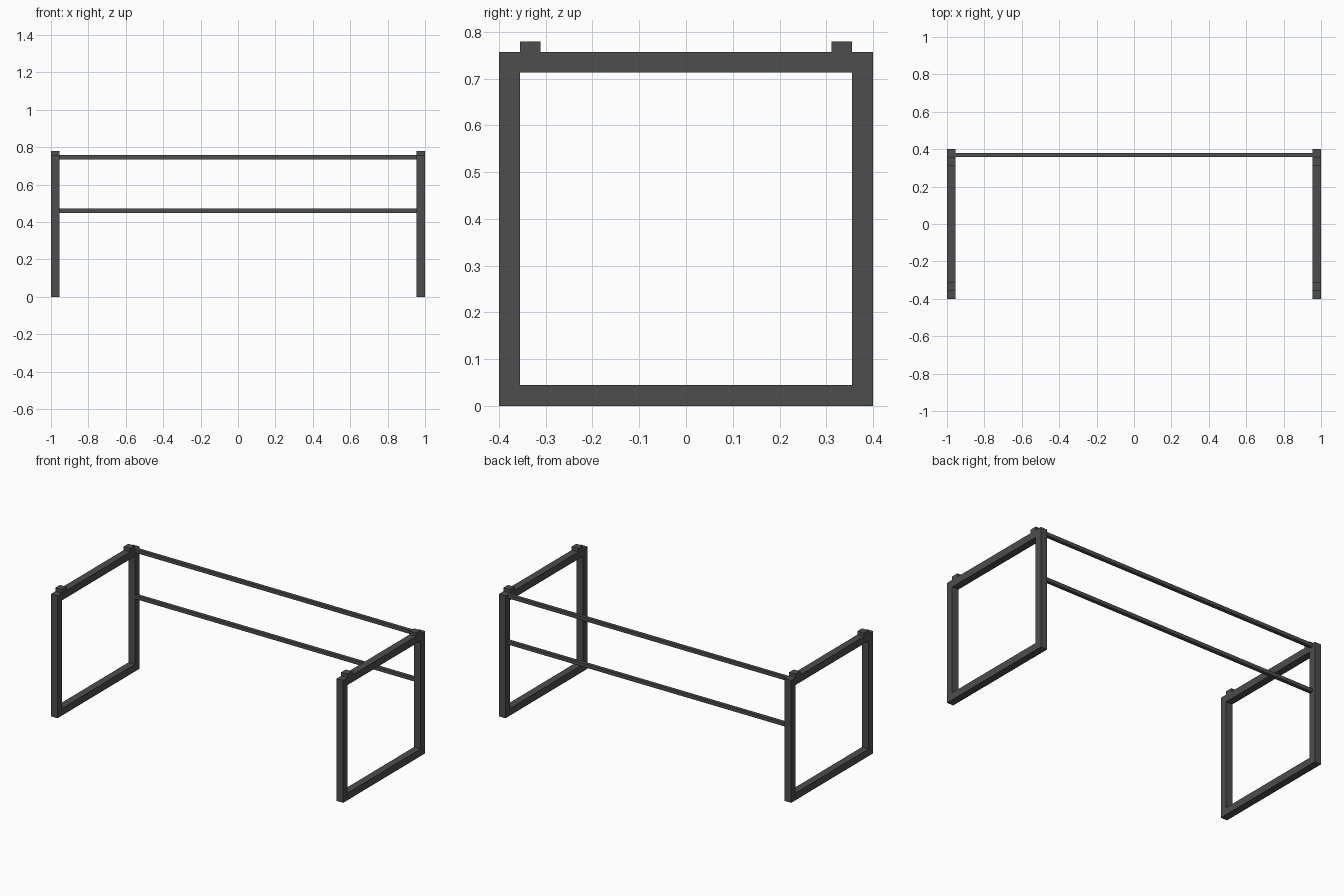
import bpy
import bmesh

cube = bpy.data.objects.get("Cube")
if cube:
    bpy.data.objects.remove(cube, do_unlink=True)

# Dark powder-coated steel
steel = bpy.data.materials.new("dark grey steel")
steel.use_nodes = True
GREY = (0.075, 0.075, 0.075, 1.0)
steel.diffuse_color = GREY
steel.node_tree.nodes["Principled BSDF"].inputs["Base Color"].default_value = GREY

W, D, H = 1.0, 0.4, 0.757      # half width, half depth, frame height
T = 0.0445                     # square tube thickness
PAD = 0.022                    # pad height
ROD = 0.022                    # rail thickness


def box(name, lo, hi):
    """Axis-aligned bar between two corners."""
    bm = bmesh.new()
    bmesh.ops.create_cube(bm, size=1)
    for v in bm.verts:
        v.co = [lo[i] if v.co[i] < 0 else hi[i] for i in range(3)]
    mesh = bpy.data.meshes.new(name)
    bm.to_mesh(mesh)
    bm.free()
    mesh.materials.append(steel)
    obj = bpy.data.objects.new(name, mesh)
    bpy.context.collection.objects.link(obj)
    return obj


# Two rectangular end frames with tabletop pads
for side, x0 in (("left", W - T), ("right", -W)):
    x1 = x0 + T
    for end, y0, pad_y in (("front", -D, -D + T), ("back", D - T, D - 2 * T)):
        box(f"{side}_{end}_leg", (x0, y0, 0), (x1, y0 + T, H))
        box(f"{side}_{end}_pad", (x0, pad_y, H), (x1, pad_y + T, H + PAD))
    for level, z0 in (("bottom", 0), ("top", H - T)):
        box(f"{side}_{level}_bar", (x0, -D + T, z0), (x1, D - T, z0 + T))

# Thin rails joining the back legs
for level, z0 in (("upper", H - ROD), ("lower", 0.449)):
    box(f"{level}_back_rail", (-W + T, 0.358, z0), (W - T, 0.358 + ROD, z0 + ROD))
